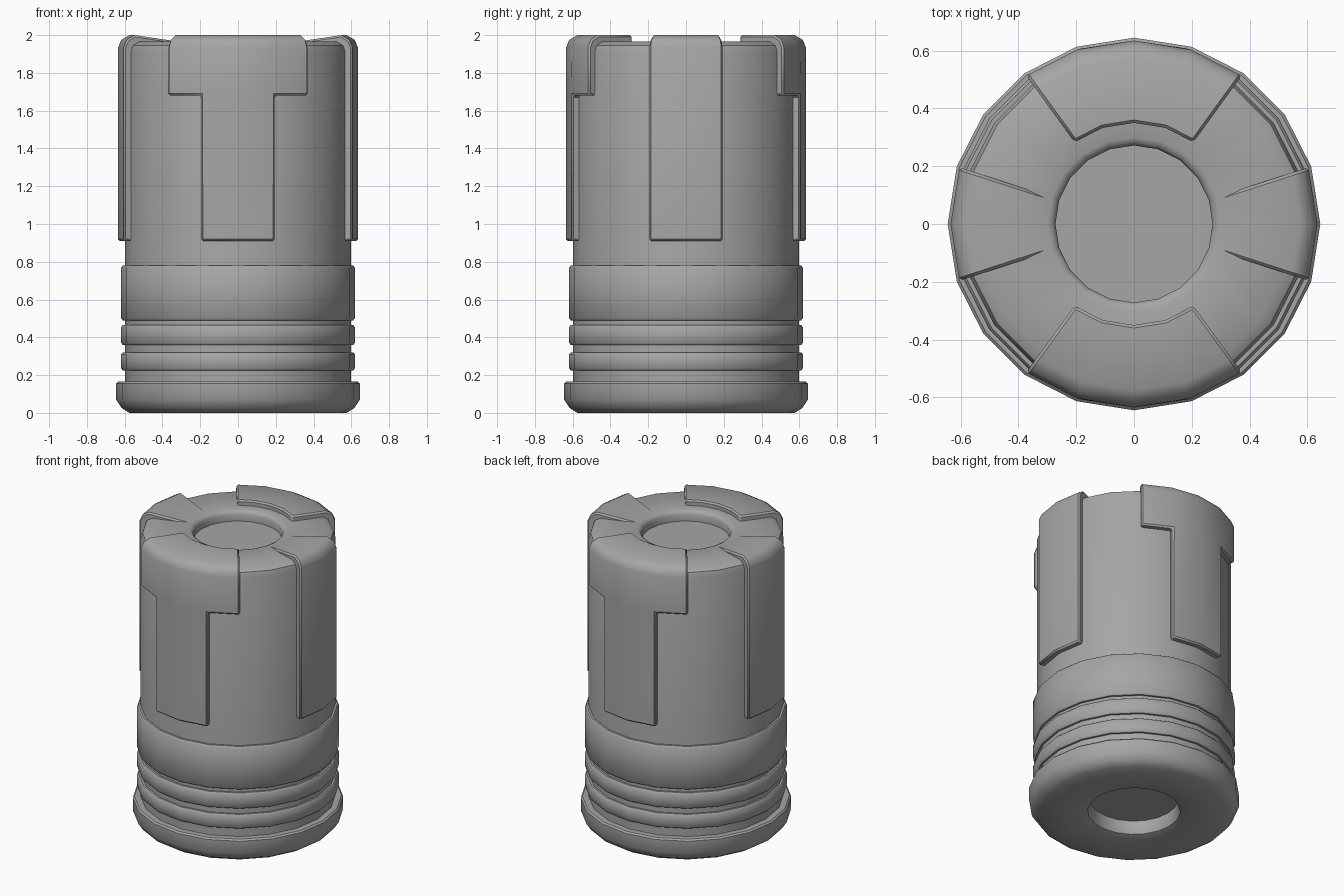
import bpy, bmesh
from math import sin, cos, radians

SIDES = 20
STEP = 360 / SIDES

default = bpy.data.objects.get("Cube")
if default:
    bpy.data.objects.remove(default, do_unlink=True)

# One plain grey for everything
grey = bpy.data.materials.new("plain_grey")
grey.use_nodes = True
colour = (0.38, 0.38, 0.38, 1)
grey.diffuse_color = colour
grey.node_tree.nodes["Principled BSDF"].inputs["Base Color"].default_value = colour


def polar(r, z, degrees):
    a = radians(degrees)
    return (r * cos(a), r * sin(a), z)


def finish(name, bm):
    bmesh.ops.recalc_face_normals(bm, faces=bm.faces)
    mesh = bpy.data.meshes.new(name)
    bm.to_mesh(mesh)
    bm.free()
    mesh.materials.append(grey)
    obj = bpy.data.objects.new(name, mesh)
    bpy.context.collection.objects.link(obj)
    bpy.ops.object.select_all(action='DESELECT')
    obj.select_set(True)
    bpy.context.view_layer.objects.active = obj
    bpy.ops.object.shade_smooth_by_angle(angle=radians(40))
    return obj


def revolve(name, profile, closed=False):
    """Turn an (r, z) profile around the z axis."""
    bm = bmesh.new()
    rings = [[bm.verts.new(polar(r, z, k * STEP)) for k in range(SIDES)]
             for r, z in profile]
    pairs = list(zip(rings, rings[1:]))
    if closed:
        pairs.append((rings[-1], rings[0]))
    for low, high in pairs:
        for k in range(SIDES):
            n = (k + 1) % SIDES
            bm.faces.new((low[k], low[n], high[n], high[k]))
    # Collapse the rings that sit on the axis
    bmesh.ops.remove_doubles(bm, verts=bm.verts, dist=0.0001)
    return finish(name, bm)


def panel(name, facing, half_steps, outer, inner, stem_rows=0):
    """Raised curved plate; its lowest stem_rows are only two facets wide."""
    bm = bmesh.new()
    cols = range(-half_steps, half_steps + 1)
    skins = [[[bm.verts.new(polar(r, z, facing + c * STEP)) for c in cols]
              for r, z in path] for path in (outer, inner)]
    edge_use = {}
    for row in range(len(outer) - 1):
        for c in range(2 * half_steps):
            if row < stem_rows and c not in (half_steps - 1, half_steps):
                continue
            loop = [(row, c), (row, c + 1), (row + 1, c + 1), (row + 1, c)]
            for skin in skins:
                bm.faces.new([skin[i][j] for i, j in loop])
            for e in zip(loop, loop[1:] + loop[:1]):
                edge_use.setdefault(frozenset(e), []).append(e)
    # Walls around the outline
    for uses in edge_use.values():
        if len(uses) == 1:
            (a, b), (c, d) = uses[0]
            o, i = skins
            bm.faces.new((o[a][b], o[c][d], i[c][d], i[a][b]))
    bmesh.ops.delete(bm, geom=[v for v in bm.verts if not v.link_faces],
                     context='VERTS')
    bmesh.ops.recalc_face_normals(bm, faces=bm.faces)
    # Soften the outline
    sharp = [e for e in bm.edges if e.calc_face_angle(0) > radians(60)]
    bmesh.ops.bevel(bm, geom=sharp, offset=0.01, segments=1,
                    affect='EDGES', clamp_overlap=True)
    return finish(name, bm)


# Base with a chamfered foot and a round recess underneath
revolve("base", [(0, 0.1), (0.27, 0.1), (0.27, 0.05), (0.285, 0.015),
                 (0.33, 0), (0.575, 0), (0.615, 0.025), (0.645, 0.07),
                 (0.645, 0.155), (0.635, 0.165), (0, 0.165)])

# Main body with a rounded shoulder and a shallow round recess on top
revolve("body", [(0, 0.15), (0.597, 0.15), (0.597, 1.91), (0.585, 1.945),
                 (0.55, 1.965), (0.3, 1.965), (0.282, 1.957),
                 (0.272, 1.94), (0.272, 1.895), (0, 1.895)])

# Raised bands around the lower body
for name, low, high in (("lower_band", 0.225, 0.32),
                        ("middle_band", 0.36, 0.465),
                        ("wide_band", 0.49, 0.78)):
    revolve(name, [(0.58, low), (0.61, low), (0.62, low + 0.012),
                   (0.62, high - 0.012), (0.61, high), (0.58, high)],
            closed=True)

# T-shaped clamps at the front and back
for name, facing in (("front_clamp", -90), ("back_clamp", 90)):
    panel(name, facing, 2,
          [(0.635, 0.91), (0.635, 1.68), (0.635, 1.935), (0.618, 1.975),
           (0.575, 2), (0.35, 2)],
          [(0.57, 0.91), (0.57, 1.68), (0.57, 1.88), (0.56, 1.91),
           (0.54, 1.93), (0.35, 1.93)], stem_rows=1)

# Straight clamps at the sides, sloping down towards the recess
for name, facing in (("left_clamp", 0), ("right_clamp", 180)):
    panel(name, facing, 1,
          [(0.635, 0.91), (0.635, 1.935), (0.618, 1.975), (0.575, 2),
           (0.31, 1.963)],
          [(0.57, 0.91), (0.57, 1.88), (0.56, 1.91), (0.54, 1.93),
           (0.31, 1.92)])
